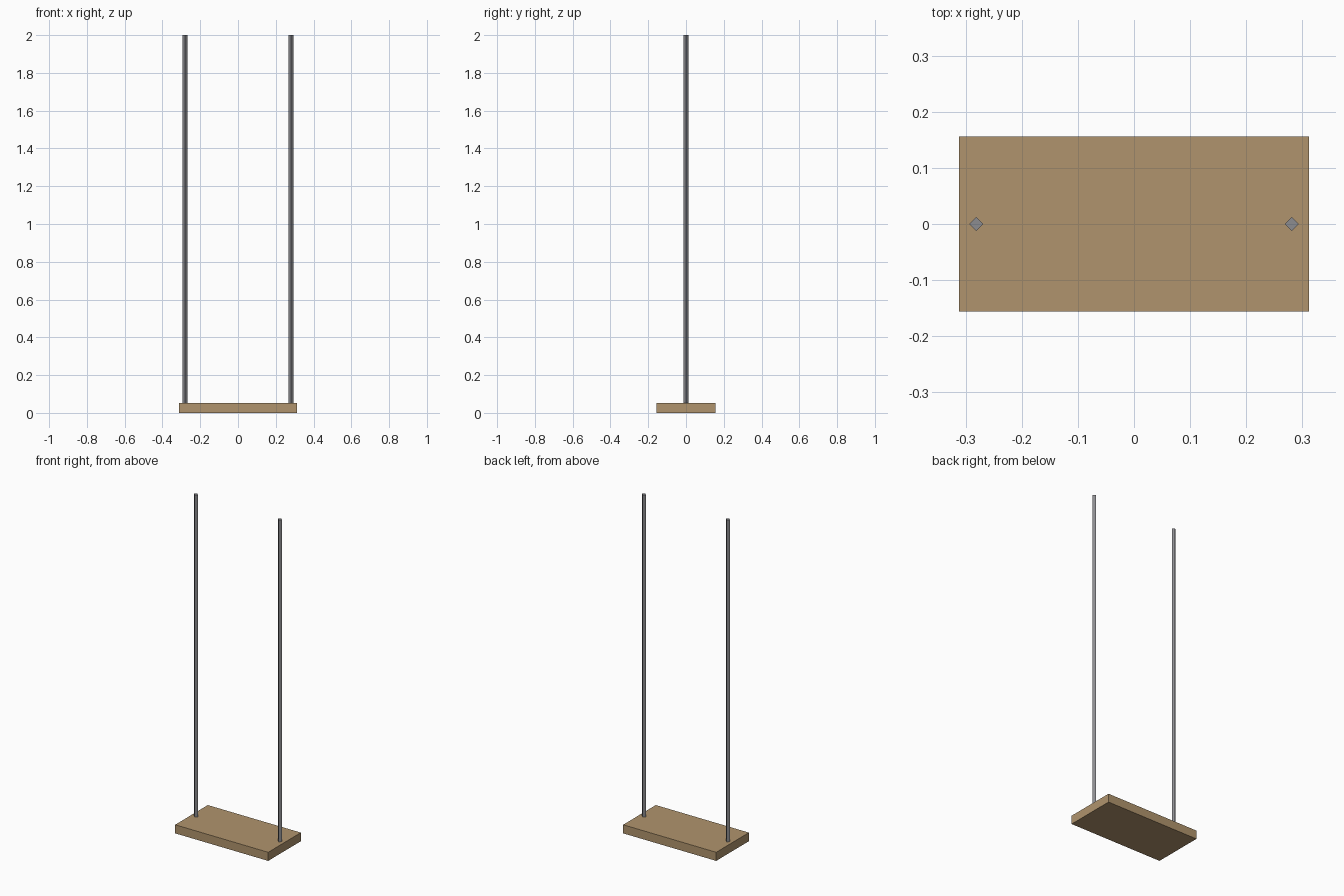
import bpy
import math

if "Cube" in bpy.data.objects:
    bpy.data.objects.remove(bpy.data.objects["Cube"])


def material(name, srgb):
    mat = bpy.data.materials.new(name)
    linear = [((c / 255 + 0.055) / 1.055) ** 2.4 for c in srgb]
    mat.diffuse_color = (*linear, 1.0)
    mat.use_nodes = True
    mat.node_tree.nodes["Principled BSDF"].inputs["Base Color"].default_value = mat.diffuse_color
    return mat


wood = material("light wood", (176, 148, 109))
metal = material("grey metal", (140, 140, 144))

SEAT_SIZE = (0.623, 0.312, 0.052)
ROD_X, ROD_RADIUS, TOP = 0.281, 0.0125, 2.0

# Flat plank seat
bpy.ops.mesh.primitive_cube_add(size=1, location=(0, 0, SEAT_SIZE[2] / 2))
seat = bpy.context.object
seat.name = "seat"
seat.scale = SEAT_SIZE
bpy.ops.object.transform_apply(location=False, rotation=False, scale=True)
seat.data.materials.append(wood)

# Four-sided hanging rods, corners pointing along x and y
for side, name in ((-1, "left_rod"), (1, "right_rod")):
    bottom = SEAT_SIZE[2]
    bpy.ops.mesh.primitive_cylinder_add(
        vertices=4, radius=ROD_RADIUS, depth=TOP - bottom,
        location=(side * ROD_X, 0, (TOP + bottom) / 2))
    rod = bpy.context.object
    rod.name = name
    rod.data.materials.append(metal)
